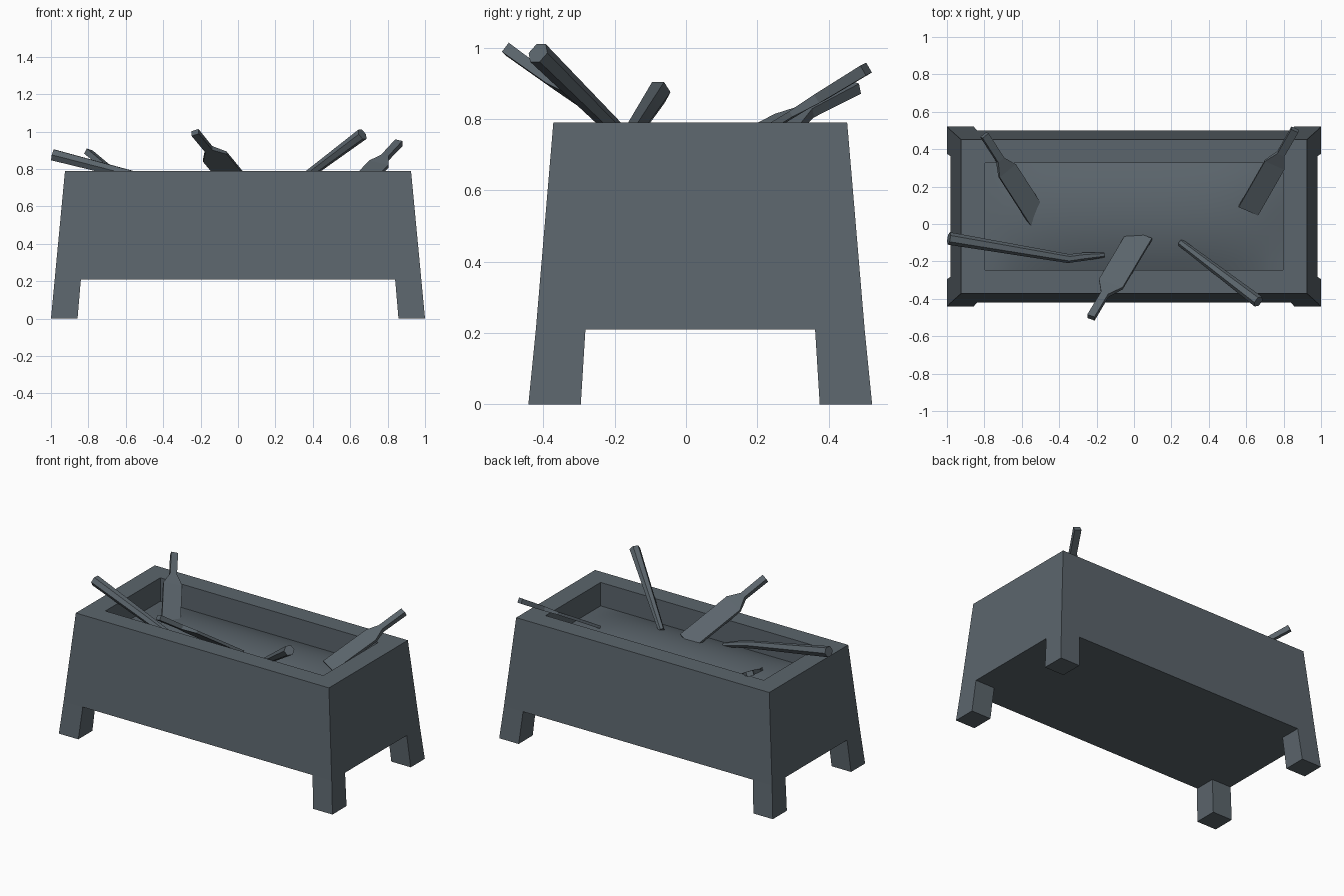
import bpy, bmesh
from mathutils import Vector

if "Cube" in bpy.data.objects:
    bpy.data.objects.remove(bpy.data.objects["Cube"], do_unlink=True)

CY = 0.04  # the trough sits slightly behind the centre

iron = bpy.data.materials.new("dark iron grey")
iron.use_nodes = True
COLOUR = (0.105, 0.13, 0.15, 1)
iron.diffuse_color = COLOUR
iron.node_tree.nodes["Principled BSDF"].inputs["Base Color"].default_value = COLOUR


def finish(bm, name, smooth=False):
    bmesh.ops.recalc_face_normals(bm, faces=bm.faces)
    mesh = bpy.data.meshes.new(name)
    bm.to_mesh(mesh)
    bm.free()
    mesh.materials.append(iron)
    obj = bpy.data.objects.new(name, mesh)
    bpy.context.collection.objects.link(obj)
    if smooth:
        bpy.ops.object.select_all(action='DESELECT')
        obj.select_set(True)
        bpy.context.view_layer.objects.active = obj
        bpy.ops.object.shade_smooth_by_angle()
    return obj


def loft(bm, rings, cap_start=True, cap_end=True):
    """Skin a list of equally long point rings."""
    loops = [[bm.verts.new(p) for p in ring] for ring in rings]
    n = len(loops[0])
    for a, b in zip(loops, loops[1:]):
        for i in range(n):
            j = (i + 1) % n
            bm.faces.new((a[i], a[j], b[j], b[i]))
    if cap_start:
        bm.faces.new(loops[0])
    if cap_end:
        bm.faces.new(loops[-1])


def rect(x0, x1, y0, y1, z):
    return [(x0, y0, z), (x1, y0, z), (x1, y1, z), (x0, y1, z)]


def centred(hx, hy, z):
    return rect(-hx, hx, CY - hy, CY + hy, z)


# Tapered trough with a flat rim and a sunken well
bm = bmesh.new()
loft(bm, [centred(0.98, 0.461, 0.21), centred(0.925, 0.412, 0.79),
          centred(0.797, 0.287, 0.79), centred(0.797, 0.287, 0.61)])
finish(bm, "trough")

# Four splayed corner legs
for sx, side in ((1, "left"), (-1, "right")):
    for sy, end in ((1, "back"), (-1, "front")):
        bm = bmesh.new()
        loft(bm, [rect(sx * 0.858, sx, CY + sy * 0.335, CY + sy * 0.482, 0),
                  rect(sx * 0.84, sx * 0.98, CY + sy * 0.322, CY + sy * 0.461, 0.21)])
        finish(bm, f"{end}_{side}_leg")


# Gently mounded bed filling the well
bm = bmesh.new()
bmesh.ops.create_grid(bm, x_segments=24, y_segments=12, size=1)
for v in bm.verts:
    u, w = v.co.x, v.co.y
    v.co = (u * 0.797, CY + w * 0.287, 0.635 + 0.06 * (1 - u ** 4) * (1 - w * w))
finish(bm, "ember_bed", smooth=True)


def paddle(name, grip, tip, across, width):
    """Flat shovel: square handle, sloped shoulder, wide blade."""
    grip, tip = Vector(grip), Vector(tip)
    d = (tip - grip).normalized()
    n = d.cross(Vector(across)).normalized()
    w = n.cross(d)
    length = (tip - grip).length + 0.03
    rings = []
    for s, half, thick in ((0, 0.021, 0.016), (0.17, 0.021, 0.014),
                           (0.245, width / 2, 0.009), (length, width / 2, 0.009)):
        c = grip + d * s
        rings.append([c + w * half * a + n * thick * b
                      for a, b in ((-1, -1), (1, -1), (1, 1), (-1, 1))])
    bm = bmesh.new()
    loft(bm, rings)
    finish(bm, name)


paddle("front_shovel", (-0.23, -0.50, 0.995), (0.02, -0.08, 0.69), (0.91, -0.305, 0.286), 0.14)
paddle("left_shovel", (0.86, 0.505, 0.94), (0.625, 0.095, 0.69), (0.83, -0.48, -0.25), 0.115)
paddle("right_shovel", (-0.80, 0.475, 0.89), (-0.52, 0.04, 0.665), (0.81, 0.5, -0.3), 0.115)


def poker(name, points, radii):
    """Tapered six-sided bar along a path."""
    pts = [Vector(p) for p in points]
    rings = []
    for i, p in enumerate(pts):
        d = (pts[min(i + 1, len(pts) - 1)] - pts[max(i - 1, 0)]).normalized()
        side = d.cross(Vector((0, 0, 1))).normalized()
        up = side.cross(d)
        rings.append([p + radii[i] * (side * a + up * b) for a, b in
                      ((1, 0), (0.5, 0.87), (-0.5, 0.87), (-1, 0), (-0.5, -0.87), (0.5, -0.87))])
    bm = bmesh.new()
    loft(bm, rings)
    finish(bm, name, smooth=True)


poker("straight_poker", [(0.665, -0.415, 0.985), (0.25, -0.10, 0.675)], [0.033, 0.02])
poker("bent_poker", [(-0.99, -0.077, 0.875), (-0.35, -0.185, 0.71), (-0.27, -0.175, 0.695),
                     (-0.16, -0.165, 0.665)], [0.034, 0.024, 0.022, 0.014])
